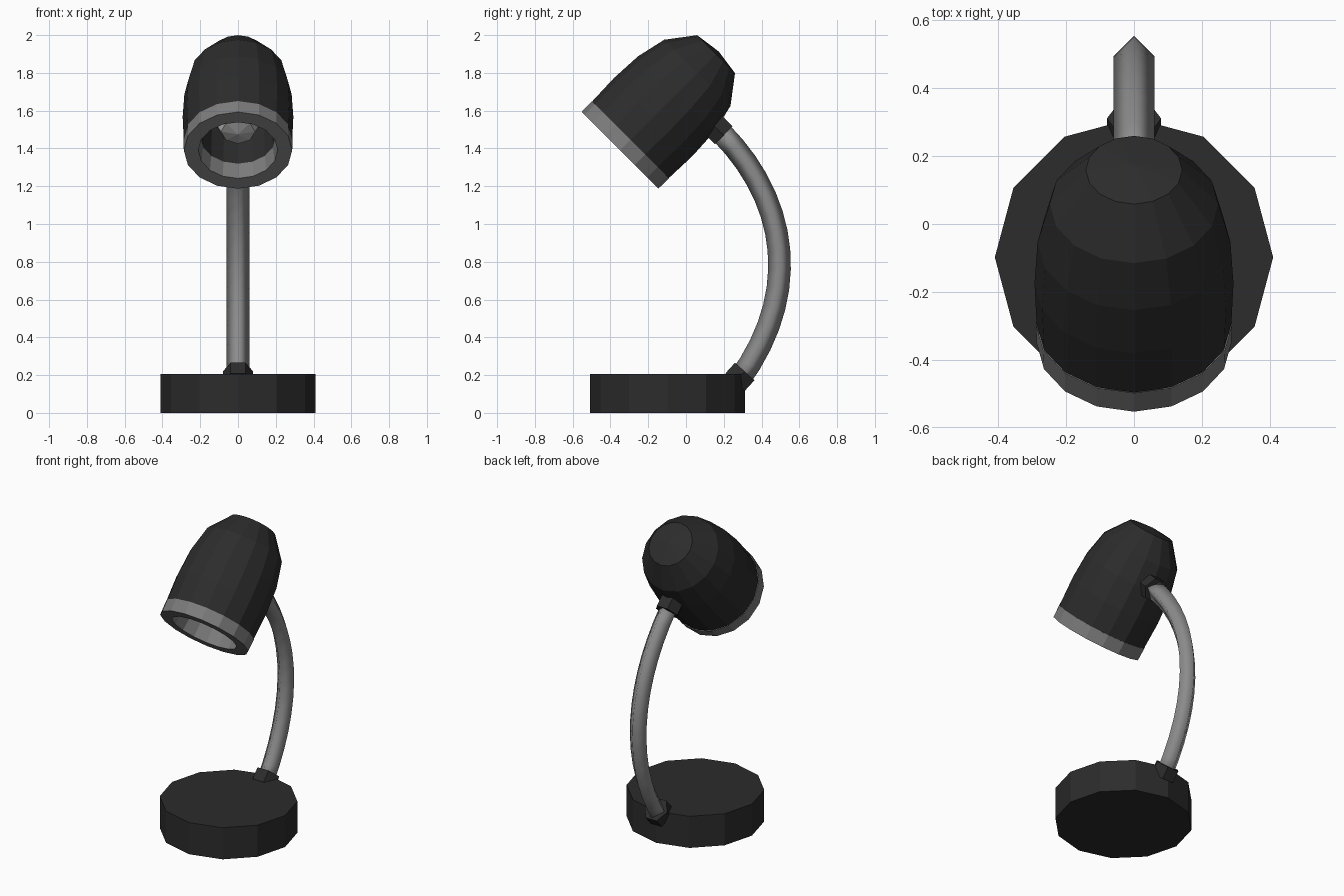
import bpy, bmesh, math
from mathutils import Vector, Matrix

if "Cube" in bpy.data.objects:
    bpy.data.objects.remove(bpy.data.objects["Cube"])


def material(name, v):
    m = bpy.data.materials.new(name)
    m.diffuse_color = (v, v, v, 1)
    m.use_nodes = True
    m.node_tree.nodes["Principled BSDF"].inputs["Base Color"].default_value = m.diffuse_color
    return m


BLACK = material("black_paint", 0.025)
GREY = material("grey_metal", 0.26)
RIM = material("rim_metal", 0.2)
LIGHT = material("bulb_glass", 0.5)


def finish(name, bm, mat, smooth=False):
    bmesh.ops.recalc_face_normals(bm, faces=bm.faces)
    me = bpy.data.meshes.new(name)
    bm.to_mesh(me)
    bm.free()
    me.materials.append(mat)
    for p in me.polygons:
        p.use_smooth = smooth
    ob = bpy.data.objects.new(name, me)
    bpy.context.collection.objects.link(ob)
    return ob


def skin(bm, rings):
    for a, b in zip(rings, rings[1:]):
        n = max(len(a), len(b))
        for i in range(n):
            j = (i + 1) % n
            quad = [a[i % len(a)], a[j % len(a)], b[j % len(b)], b[i % len(b)]]
            bm.faces.new(list(dict.fromkeys(quad)))


def lathe(name, profile, sides, origin, axis, mat):
    """Revolve (distance along axis, radius) points around an axis in the yz plane."""
    bm = bmesh.new()
    tilt = math.atan2(axis[0], axis[1])
    place = Matrix.Translation((0, *origin)) @ Matrix.Rotation(-tilt, 4, 'X')
    rings = []
    for s, r in profile:
        n = sides if r else 1
        rings.append([bm.verts.new(place @ Vector((r * math.cos(math.tau * i / n),
                                                   r * math.sin(math.tau * i / n), s)))
                      for i in range(n)])
    skin(bm, rings)
    return finish(name, bm, mat)


def cylinder(name, height, r, sides, origin, axis, mat):
    return lathe(name, [(0, 0), (0, r), (height, r), (height, 0)], sides, origin, axis, mat)


# Base and the two hexagonal collars
cylinder("base", 0.207, 0.41, 12, (-0.098, 0), (0, 1), BLACK)
cylinder("lower_collar", 0.076, 0.08, 6, (0.26, 0.163), (0.67, 0.74), BLACK)
cylinder("upper_collar", 0.11, 0.077, 6, (0.20, 1.47), (-0.72, 0.7), BLACK)

# Curved arm with a diamond cross-section
P = [Vector((0, *p)) for p in ((0.27, 0.16), (0.615, 0.62), (0.547, 1.123), (0.18, 1.49))]
bm = bmesh.new()
rings = []
STEPS, R = 14, 0.06
for k in range(STEPS + 1):
    t = k / STEPS
    u = 1 - t
    pos = P[0] * u**3 + P[1] * 3 * u * u * t + P[2] * 3 * u * t * t + P[3] * t**3
    tan = ((P[1] - P[0]) * u * u + (P[2] - P[1]) * 2 * u * t + (P[3] - P[2]) * t * t).normalized()
    side = Vector((R, 0, 0))
    out = tan.cross(Vector((1, 0, 0))) * R
    rings.append([bm.verts.new(pos + d) for d in (side, out, -side, -out)])
skin(bm, rings)
bm.faces.new(rings[0])
bm.faces.new(rings[-1])
finish("arm", bm, GREY, smooth=True)

# Tilted lamp head: hood shell, rim and bulb share one axis
HEAD, AXIS = (-0.35, 1.39), (1, 1)
lathe("hood", [(0.6, 0), (0.5, 0.19), (0.1, 0.2), (0.08, 0.287), (0.25, 0.293), (0.42, 0.284),
               (0.58, 0.248), (0.72, 0.142), (0.74, 0)], 16, HEAD, AXIS, BLACK)
lathe("rim", [(0.08, 0.289), (0, 0.287), (0, 0.21), (0.1, 0.2)], 16, HEAD, AXIS, RIM)
lathe("bulb", [(0.12, 0), (0.14, 0.09), (0.22, 0.13), (0.36, 0.12), (0.48, 0.07), (0.6, 0.07),
               (0.6, 0)], 8, HEAD, AXIS, LIGHT)
